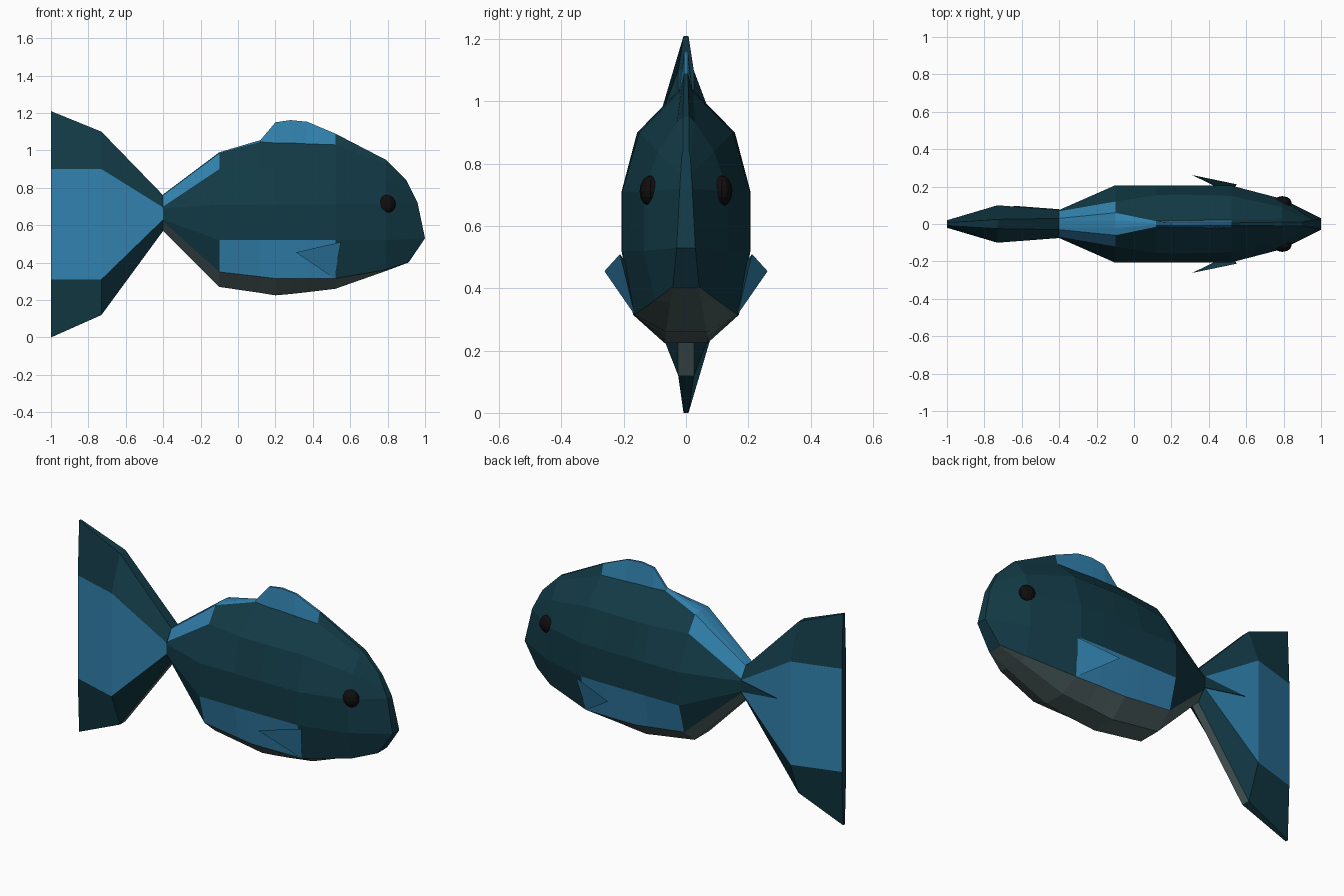
import bpy, bmesh

if "Cube" in bpy.data.objects:
    bpy.data.objects.remove(bpy.data.objects["Cube"])

def material(name, rgb):
    m = bpy.data.materials.new(name)
    m.diffuse_color = (*rgb, 1)
    m.use_nodes = True
    m.node_tree.nodes["Principled BSDF"].inputs["Base Color"].default_value = m.diffuse_color
    return m

MATS = [material("dark_teal", (0.006, 0.042, 0.060)),
        material("fin_blue", (0.032, 0.225, 0.43)),
        material("belly_grey", (0.085, 0.13, 0.13)),
        material("eye_black", (0.005, 0.004, 0.004))]
TEAL, BLUE, GREY, BLACK = range(4)

def finish(name, bm):
    bmesh.ops.recalc_face_normals(bm, faces=bm.faces)
    me = bpy.data.meshes.new(name)
    bm.to_mesh(me)
    bm.free()
    for m in MATS:
        me.materials.append(m)
    ob = bpy.data.objects.new(name, me)
    bpy.context.collection.objects.link(ob)
    return ob

def loft(name, halves, colour):
    """Skin mirrored half profiles (top to bottom); colour(station, band), band -1 is the top strip."""
    bm = bmesh.new()
    k = len(halves[0])
    rings = [[bm.verts.new((x, -y, z)) for x, y, z in h] +
             [bm.verts.new((x, y, z)) for x, y, z in reversed(h)] for h in halves]
    for i in range(len(rings) - 1):
        a, b = rings[i], rings[i + 1]
        for j in range(2 * k):
            n = (j + 1) % (2 * k)
            f = bm.faces.new((a[j], a[n], b[n], b[j]))
            f.material_index = colour(i, j if j < k else 2 * k - 2 - j)
    # end strips joining left and right
    for r in (rings[0], rings[-1]):
        for j in range(k - 1):
            bm.faces.new((r[j], r[j + 1], r[2 * k - 2 - j], r[2 * k - 1 - j]))
    return finish(name, bm)

def at(x, *yz):
    return [(x, y, z) for y, z in yz]

# Body: rows are ridge, ridge base, shoulder, upper side, lower side, belly edge, bottom
body = [
    at(-.40, (.02, .765), (.03, .76), (.068, .70), (.075, .69), (.075, .63), (.06, .62), (.025, .57)),
    at(-.10, (.02, .99), (.06, .985), (.12, .90), (.207, .71), (.207, .52), (.16, .35), (.065, .27)),
    at(.12, (.006, 1.055), (.015, 1.045), (.155, .90), (.207, .71), (.207, .52), (.168, .325), (.07, .238)),
    at(.20, (.006, 1.15), (.018, 1.04), (.157, .90), (.207, .71), (.207, .52), (.17, .315), (.07, .225)),
    at(.28, (.006, 1.162), (.02, 1.04), (.157, .90), (.207, .71), (.207, .52), (.17, .315), (.07, .232)),
    at(.37, (.006, 1.153), (.02, 1.035), (.155, .90), (.207, .71), (.207, .52), (.17, .315), (.07, .242)),
    at(.52, (.006, 1.09), (.022, 1.03), (.15, .90), (.205, .71), (.205, .52), (.165, .315), (.065, .26)),
    at(.79, (.01, .95), (.03, .93), (.09, .84), (.135, .71), (.135, .52), (.10, .362), (.05, .355)),
    [(.90, .01, .84), (.91, .014, .82), (.935, .017, .77), (.96, .02, .72),
     (1.0, .03, .53), (.915, .042, .405), (.91, .04, .40)],
]

def body_colour(i, band):
    if band in (-1, 0) and i < 6:          # dorsal fin and rear back strip
        return BLUE
    if band == 1 and i == 0:               # rear back patch
        return BLUE
    if band == 4 and 1 <= i < 6:           # side patch
        return BLUE
    return GREY if band >= 5 else TEAL     # belly

loft("body", body, body_colour)

# Tail fin: rows are top edge, upper break, lower break, bottom edge
tail = [
    at(-1.0, (.008, 1.21), (.02, .90), (.02, .31), (.008, 0)),
    at(-.73, (.025, 1.10), (.10, .90), (.10, .31), (.025, .12)),
    at(-.40, (.03, .76), (.075, .695), (.075, .63), (.025, .57)),
]
loft("tail_fin", tail,
     lambda i, b: BLUE if b == 1 else GREY if b == 3 and i == 1 else TEAL)

# Dark wedge marking on one side of the tail root
bm = bmesh.new()
tri = [(-.40, .079, .695), (-.40, .079, .63), (-.645, .0975, .663)]
outer = [bm.verts.new(p) for p in tri]
inner = [bm.verts.new((x, y - .006, z)) for x, y, z in tri]
bm.faces.new(outer)
bm.faces.new(inner[::-1])
for j in range(3):
    bm.faces.new((outer[j], inner[j], inner[j - 2], outer[j - 2]))
finish("tail_root_marking", bm)

for side, label in ((-1, "right"), (1, "left")):
    # Pectoral fin: blue outside, dark inside and leading edge
    bm = bmesh.new()
    top, low, tip, root = [bm.verts.new((x, side * y, z)) for x, y, z in
                           ((.55, .212, .51), (.515, .165, .315), (.31, .262, .455), (.50, .17, .45))]
    bm.faces.new((top, low, tip)).material_index = BLUE
    for tri in ((top, tip, root), (tip, low, root), (low, top, root)):
        bm.faces.new(tri)
    finish(label + "_pectoral_fin", bm)

    # Eye
    bm = bmesh.new()
    bmesh.ops.create_uvsphere(bm, u_segments=12, v_segments=8, radius=.05)
    for v in bm.verts:
        v.co = (v.co.x + .793, v.co.y * .7 + side * .114, v.co.z + .712)
    for f in bm.faces:
        f.material_index = BLACK
    finish(label + "_eye", bm)
